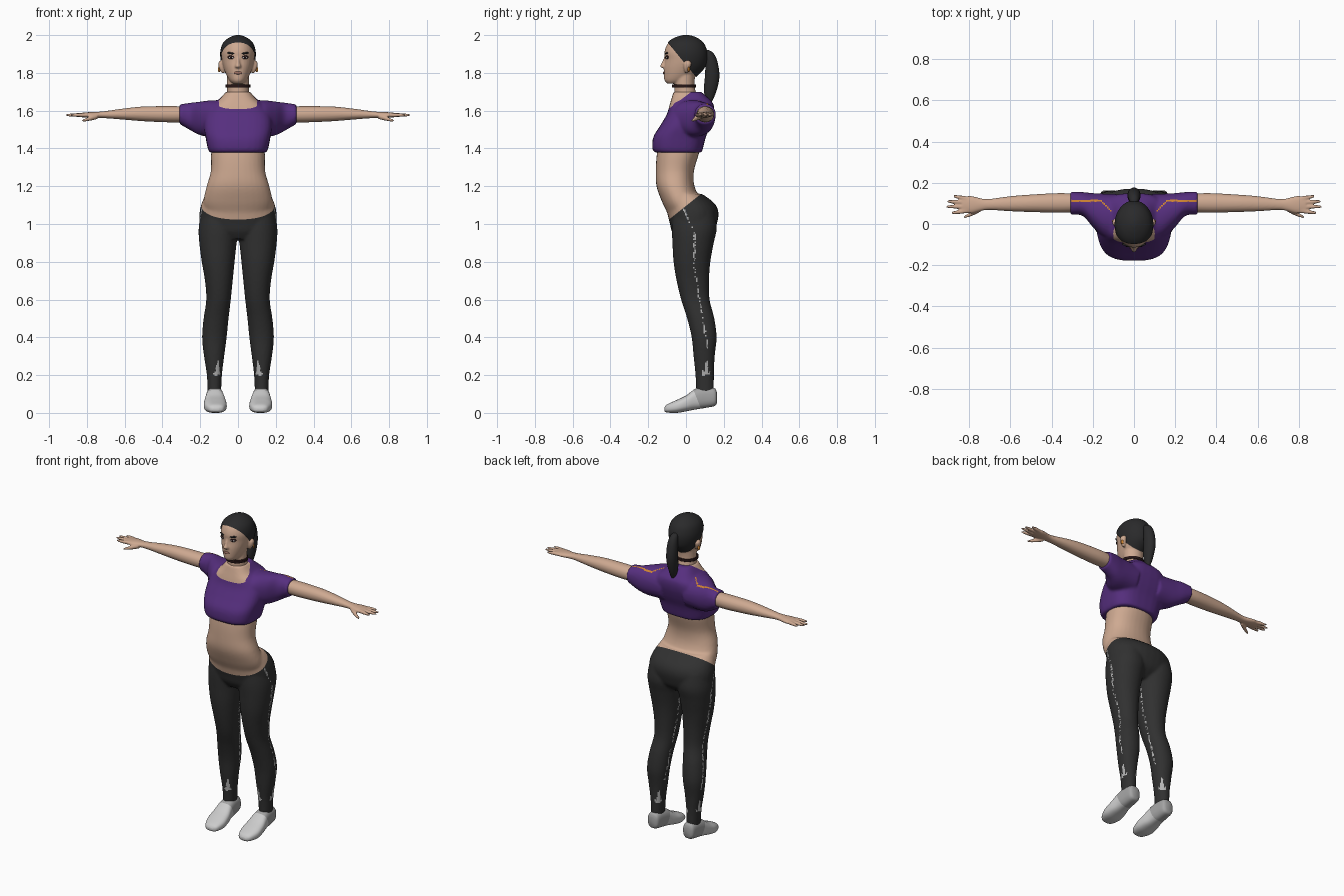
import bpy, bmesh, math, random
from mathutils import Vector

random.seed(4)
cube = bpy.data.objects.get("Cube")
if cube:
    bpy.data.objects.remove(cube)


def material(name, r, g, b):
    m = bpy.data.materials.new(name)
    m.use_nodes = True
    m.diffuse_color = (r, g, b, 1)
    m.node_tree.nodes["Principled BSDF"].inputs["Base Color"].default_value = (r, g, b, 1)
    return m


SKIN = material("skin", 0.62, 0.4, 0.285)
PURPLE = material("purple_cloth", 0.093, 0.028, 0.21)
LEGGING = material("charcoal_cloth", 0.03, 0.03, 0.03)
HAIR = material("dark_hair", 0.023, 0.023, 0.024)
WHITE = material("light_shoe", 0.6, 0.6, 0.6)
GREY = material("grey_heel", 0.37, 0.37, 0.37)
TRIM = material("pale_trim", 0.45, 0.45, 0.45)
ORANGE = material("orange_trim", 0.6, 0.22, 0.03)
LIPS = material("lips", 0.32, 0.15, 0.11)
DARK = material("dark_band", 0.02, 0.008, 0.008)


def smooth_rows(rows, steps=5):
    """Catmull-Rom interpolation between cross-section rows."""
    out = []
    for i in range(len(rows) - 1):
        p = [rows[max(0, min(len(rows) - 1, i + k))] for k in (-1, 0, 1, 2)]
        for j in range(steps):
            t = j / steps
            out.append([0.5 * (2 * b + (c - a) * t + (2 * a - 5 * b + 4 * c - d) * t * t
                        + (3 * b - a - 3 * c + d) * t ** 3) for a, b, c, d in zip(*p)])
    return out + [list(rows[-1])]


def loft(bm, axis, rows, power=2.0, mirror=False, sides=32):
    """Rows are (position, low a, high a, low b, high b) along the axis."""
    for sign in ((1, -1) if mirror else (1,)):
        rings = []
        for t, a0, a1, b0, b1 in smooth_rows(rows):
            ring = []
            for k in range(sides):
                ang = 2 * math.pi * k / sides
                c, s = math.cos(ang), math.sin(ang)
                a = (a0 + a1) / 2 + (a1 - a0) / 2 * math.copysign(abs(c) ** (2 / power), c)
                b = (b0 + b1) / 2 + (b1 - b0) / 2 * math.copysign(abs(s) ** (2 / power), s)
                x, y, z = {"x": (t, a, b), "y": (a, t, b), "z": (a, b, t)}[axis]
                ring.append(bm.verts.new((x * sign, y, z)))
            rings.append(ring)
        faces = [bm.faces.new(rings[0]), bm.faces.new(rings[-1])]
        for r, q in zip(rings, rings[1:]):
            for k in range(sides):
                n = (k + 1) % sides
                faces.append(bm.faces.new((r[k], r[n], q[n], q[k])))
        bmesh.ops.recalc_face_normals(bm, faces=faces)


def mid(rows, grow=0.0):
    """Symmetric rows (z, half width, front, back) to full loft rows."""
    return [(z, -w - grow, w + grow, f - grow, b + grow) for z, w, f, b in rows]


def build(name, parts, mats, voxel=None, cuts=(), rule=None, drop=None):
    """Loft the parts, fuse them if asked, cut clean colour lines, then colour by rule."""
    bm = bmesh.new()
    for axis, rows, power, mirror in parts:
        loft(bm, axis, rows, power, mirror)
    me = bpy.data.meshes.new(name)
    bm.to_mesh(me)
    ob = bpy.data.objects.new(name, me)
    bpy.context.collection.objects.link(ob)
    if voxel:
        fuse = ob.modifiers.new("fuse", "REMESH")
        fuse.mode, fuse.voxel_size = "VOXEL", voxel
        soft = ob.modifiers.new("soften", "SMOOTH")
        soft.iterations = 4
        deps = bpy.context.evaluated_depsgraph_get()
        me = bpy.data.meshes.new_from_object(ob.evaluated_get(deps))
        ob.modifiers.clear()
        ob.data = me
        bm.clear()
        bm.from_mesh(me)
    # Slots come first, so that the face indices written later are kept
    me.materials.clear()
    for m in mats:
        me.materials.append(m)
    for point, normal in cuts:
        bmesh.ops.bisect_plane(bm, geom=bm.verts[:] + bm.edges[:] + bm.faces[:],
                               plane_co=point, plane_no=normal)
    if drop:
        gone = [f for f in bm.faces if drop(f.calc_center_median())]
        bmesh.ops.delete(bm, geom=gone, context="FACES")
    bm.normal_update()
    for f in bm.faces:
        f.smooth = True
        f.material_index = rule(f.calc_center_median(), f.normal) if rule else 0
    bm.to_mesh(me)
    bm.free()
    return ob


# Belly, hips and legs in one skin, with the leggings below a slanted waistline
belly = mid([(1.0, .16, -.08, .1), (1.06, .175, -.1, .1), (1.12, .183, -.128, .08), (1.2, .166, -.156, .045),
             (1.28, .144, -.16, .042), (1.38, .142, -.153, .07), (1.46, .13, -.13, .08)])
pelvis = mid([(.92, .1, -.05, .1), (.96, .18, -.075, .145), (1.0, .203, -.085, .163), (1.06, .204, -.1, .172),
              (1.11, .192, -.115, .15), (1.16, .172, -.13, .085)])
leg = [(.09, .09, .16, .055, .148), (.2, .085, .165, .05, .148), (.3, .073, .18, .04, .152),
       (.4, .06, .19, .03, .162), (.5, .05, .182, .006, .15), (.6, .038, .168, -.026, .125),
       (.7, .028, .175, -.05, .122), (.8, .018, .192, -.066, .129), (.9, .007, .205, -.072, .147),
       (.98, -.005, .208, -.075, .163), (1.07, 0, .195, -.07, .15)]


def legging_colour(p, n):
    if p.z > 1.096 + 0.8 * p.y:
        return 0
    # Broken side stripe
    stripe = 0.045 - 0.45 * max(0, p.z - .95) + 0.17 * max(0, .75 - p.z)
    if .34 < p.z and abs(n.x) > .6 and abs(p.y - stripe) < .005 and random.random() < .6:
        return 2
    # Ragged ankle patches
    ang = math.atan2(p.y - .1, abs(p.x) - .125)
    if .2 < p.z < .245 + .035 * math.sin(9 * ang) and math.sin(3 * ang + 1) > .1:
        return 2
    return 1


build("belly_hips_and_legs", [("z", belly, 2.2, False), ("z", pelvis, 2.2, False), ("z", leg, 2.1, True)],
      [SKIN, LEGGING, TRIM], .008, [((0, 0, 1.096), (0, -.8, 1))], legging_colour)

# Cropped top with draped short sleeves and a scooped neckline
chest = mid([(1.378, .15, -.165, .083), (1.4, .16, -.178, .09), (1.46, .172, -.173, .105), (1.52, .182, -.137, .13),
             (1.58, .175, -.102, .147), (1.63, .14, -.087, .147), (1.66, .1, -.078, .125), (1.7, .064, -.066, .08)])
sleeve = [(.08, -.08, .145, 1.46, 1.655), (.14, -.07, .147, 1.46, 1.655), (.2, -.015, .15, 1.47, 1.648),
          (.25, .04, .155, 1.495, 1.642), (.31, .045, .158, 1.53, 1.633)]


def top_colour(p, n):
    x = abs(p.x)
    if p.z > 1.678 + 0.75 * p.y and x < .1:
        return 1
    # Thin shoulder seam that bends towards the neck
    seam = .113 - max(0, .16 - x)
    return 2 if n.z > .5 and .11 < x < .305 and abs(p.y - seam) < .005 else 0


build("cropped_top", [("z", chest, 2.9, False), ("x", sleeve, 2.2, True)], [PURPLE, SKIN, ORANGE],
      .008, [((0, 0, 1.678), (0, -.75, 1))], top_colour)

# Arms, palms, fingers and thumbs
arm = [(.25, .06, .145, 1.54, 1.622), (.36, .055, .15, 1.538, 1.624), (.5, .058, .143, 1.544, 1.622),
       (.6, .062, .135, 1.552, 1.612), (.7, .068, .122, 1.56, 1.598), (.74, .064, .124, 1.561, 1.594),
       (.79, .052, .136, 1.562, 1.592), (.835, .054, .132, 1.566, 1.588)]
hand = [("x", arm, 2.1, True)]
for y0, y1, x1 in ((.064, .054, .885), (.084, .084, .91), (.104, .11, .905), (.123, .135, .875)):
    finger = [(x, y - r, y + r, 1.577 - r, 1.577 + r)
              for x, y, r in ((.81, y0, .011), ((.81 + x1) / 2, (y0 + y1) / 2, .01), (x1, y1, .006))]
    hand.append(("x", finger, 2, True))
hand.append(("x", [(.745, .06, .09, 1.555, 1.585), (.785, .04, .062, 1.546, 1.57),
                   (.825, .027, .04, 1.54, 1.552)], 2, True))
build("arms_and_hands", hand, [SKIN], .005)

# Head with neck, nose and ears
skull = [(1.744, .028, -.1, -.03), (1.76, .045, -.114, .02), (1.79, .062, -.117, .06), (1.83, .077, -.117, .095),
         (1.87, .086, -.112, .107), (1.91, .088, -.114, .107), (1.95, .078, -.1, .093), (1.975, .058, -.075, .07),
         (1.992, .03, -.04, .04)]
neck = mid([(1.6, .09, -.06, .09), (1.66, .066, -.062, .068), (1.7, .058, -.062, .052), (1.74, .058, -.062, .045),
            (1.8, .06, -.06, .05)])
nose = mid([(1.824, .013, -.122, -.09), (1.834, .017, -.138, -.09), (1.855, .011, -.128, -.09),
            (1.885, .009, -.115, -.09)])
ear = [(1.8, .07, .088, -.005, .01), (1.825, .07, .101, -.012, .022), (1.85, .07, .105, -.012, .028),
       (1.865, .07, .095, -.005, .018)]
build("head_and_neck", [("z", mid(skull), 2, False), ("z", neck, 2, False), ("z", nose, 2, False),
                        ("z", ear, 2, True)], [SKIN], .005)

# Swept-back hair cap, ponytail and choker
cap = mid(skull, .006) + mid([(2.0, .012, -.015, .015)])
build("hair_cap", [("z", cap, 2, False)], [HAIR], None,
      [((0, 0, 1.843), (0, 1.22, 1)), ((0, 0, 1.765), (0, 0, 1))], None,
      lambda p: p.z < 1.843 - 1.22 * p.y or p.z < 1.765)
tail = mid([(1.635, .008, .115, .132), (1.7, .025, .095, .16), (1.78, .032, .1, .177), (1.86, .03, .103, .166),
            (1.905, .022, .095, .145), (1.922, .01, .095, .118)])
build("ponytail", [("z", tail, 2, False)], [HAIR])
build("choker", [("z", mid([(1.722, .065, -.075, .052), (1.738, .065, -.075, .052)]), 2, False)], [DARK])

# Shoes with a light front and a grey heel
shoe = [(-.115, .1, .135, .01, .028), (-.1, .075, .158, .002, .045), (-.05, .06, .179, 0, .068),
        (0, .063, .179, .008, .092), (.05, .074, .171, .018, .128), (.1, .08, .166, .026, .138),
        (.15, .086, .161, .036, .132), (.163, .1, .148, .05, .11)]
build("shoes", [("y", shoe, 2.6, True)], [WHITE, GREY], None, [((0, .06, .07), (0, 1, .4))],
      lambda p, n: int(p.y - .06 + .4 * (p.z - .07) > 0))


def dot(name, mat, x, y, z, size, tilt=0.0):
    """Flattened ball set into the surface, one on each side unless on the centre line."""
    for s in ((1, -1) if x else (1,)):
        bpy.ops.mesh.primitive_uv_sphere_add(segments=16, ring_count=10, radius=1,
                                             location=(s * x, y, z), rotation=(0, s * tilt, s * x * 9))
        ob = bpy.context.object
        ob.name, ob.scale = name, Vector(size)
        ob.data.materials.append(mat)
        bpy.ops.object.shade_smooth()


# Eyes, brows, lips and earrings
dot("eye_liner", DARK, .036, -.101, 1.883, (.021, .006, .01))
dot("eye_white", WHITE, .036, -.104, 1.881, (.014, .005, .006))
dot("iris", DARK, .036, -.107, 1.881, (.006, .004, .006))
dot("brow", HAIR, .038, -.103, 1.904, (.022, .006, .005), -.12)
dot("lips", LIPS, 0, -.116, 1.8, (.022, .006, .008))
dot("earring", ORANGE, .1, .015, 1.818, (.005, .008, .014))
